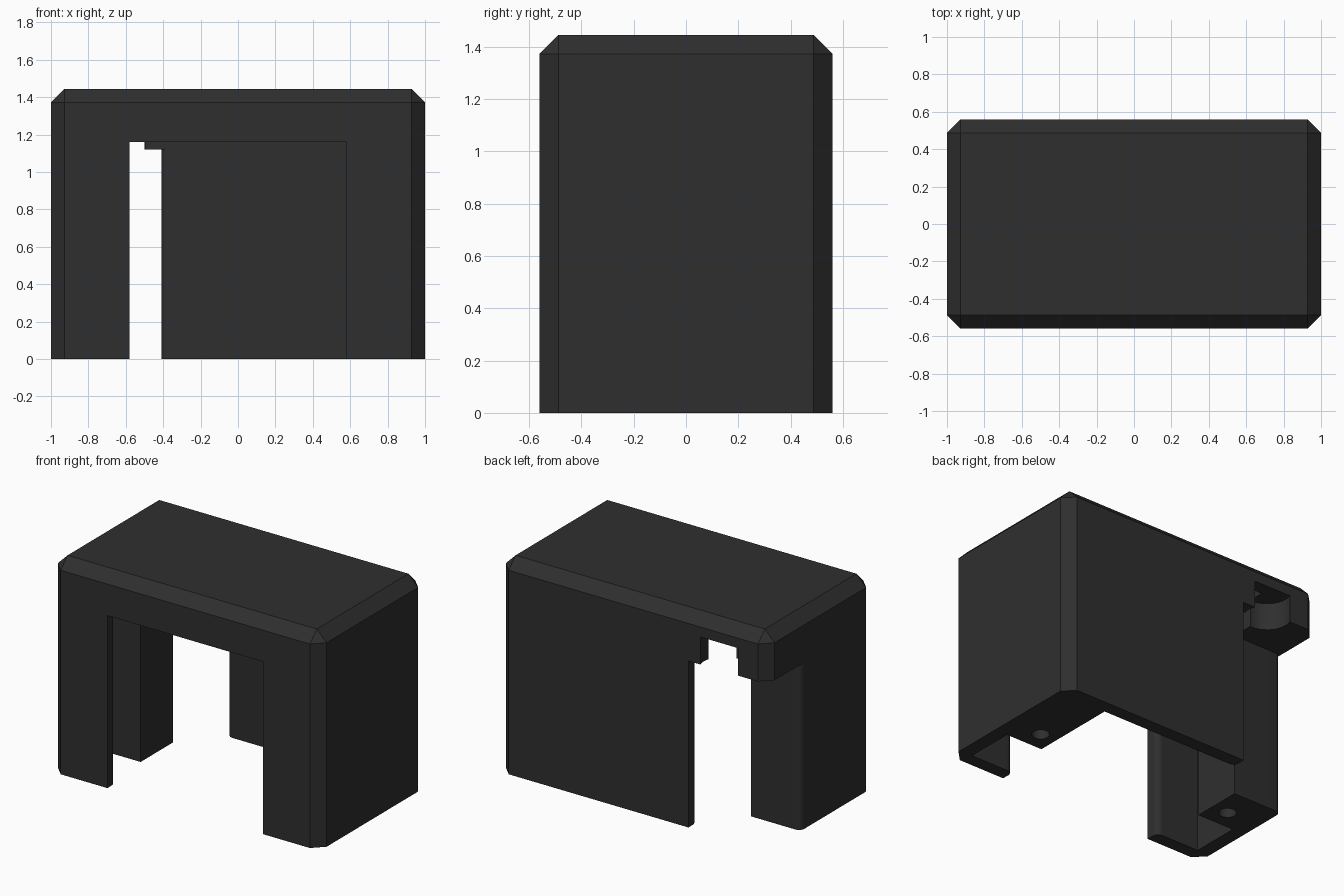
import bpy, bmesh, math

if "Cube" in bpy.data.objects:
    bpy.data.objects.remove(bpy.data.objects["Cube"])

W, D, H = 1.0, 0.56, 1.445   # half width, half depth, height
CH = 0.073                   # outer chamfer
R = 0.04                     # rounding of the wall ends

plastic = bpy.data.materials.new("dark_grey_plastic")
plastic.diffuse_color = (0.028, 0.028, 0.028, 1)
plastic.use_nodes = True
plastic.node_tree.nodes["Principled BSDF"].inputs["Base Color"].default_value = plastic.diffuse_color


def prism(name, pts, z0, z1):
    """Extrude a plan outline from z0 to z1."""
    bm = bmesh.new()
    face = bm.faces.new([bm.verts.new((x, y, z0)) for x, y in pts])
    ext = bmesh.ops.extrude_face_region(bm, geom=[face])
    for v in ext["geom"]:
        if isinstance(v, bmesh.types.BMVert):
            v.co.z = z1
    bmesh.ops.recalc_face_normals(bm, faces=bm.faces)
    me = bpy.data.meshes.new(name)
    bm.to_mesh(me)
    bm.free()
    ob = bpy.data.objects.new(name, me)
    bpy.context.collection.objects.link(ob)
    return ob


def rect(x0, x1, y0, y1):
    return [(x0, y0), (x1, y0), (x1, y1), (x0, y1)]


def arc(cx, cy, r, a0, a1, n=8):
    return [(cx + r * math.cos(math.radians(a0 + (a1 - a0) * i / n)),
             cy + r * math.sin(math.radians(a0 + (a1 - a0) * i / n))) for i in range(n + 1)]


def circle(cx, cy, r, n=32):
    return arc(cx, cy, r, 0, 360 - 360 / n, n - 1)


# Outer body: box with chamfered upright and top edges
body = prism("cover_body", rect(-W, W, -D, D), 0, H)
bm = bmesh.new()
bm.from_mesh(body.data)
edges = [e for e in bm.edges if max(v.co.z for v in e.verts) > 0.1]
bmesh.ops.bevel(bm, geom=edges, offset=CH, segments=1, profile=0.5, affect='EDGES')
bm.to_mesh(body.data)
bm.free()
body.data.materials.append(plastic)

# Front doorway with rounded inner jambs
left_jamb = [(-0.58, -0.7)] + arc(-0.58 - R, -0.47 - R, R, 0, 90) + [(-0.58 - R, -0.4)]
doorway = left_jamb + [(-x, y) for x, y in reversed(left_jamb)]

# Open back corner: rounded leg edge and rounded end of the back wall
corner = ([(-1.1, 0.21 - R)] + arc(-1 + R, 0.21 - R, R, 180, 90) + [(-0.41 + R, 0.21)]
          + arc(-0.41 + R, 0.47 + R, R, 270, 180) + [(-0.41, 0.7), (-1.1, 0.7)])

cutters = [
    prism("main_cavity_cutter", rect(-0.63, 0.63, -0.47, 0.47), -0.1, 1.355),
    prism("front_cavity_cutter", rect(-0.905, 0.905, -0.47, -0.135), -0.1, 1.355),
    prism("doorway_cutter", doorway, -0.1, 1.16),
    prism("corner_cutter", corner, -0.1, 1.12),
    prism("cable_notch_cutter", circle(-0.64, 0.51, 0.15), 1.0, 1.305),
]
# Screw holes in the undersides of the legs
for s in (-1, 1):
    cutters.append(prism("screw_hole_cutter", circle(s * 0.75, 0.0, 0.055, 24), -0.1, 0.3))

bpy.context.view_layer.objects.active = body
for c in cutters:
    c.hide_render = True
    m = body.modifiers.new(c.name, 'BOOLEAN')
    m.operation = 'DIFFERENCE'
    m.solver = 'EXACT'
    m.object = c
    bpy.ops.object.modifier_apply(modifier=m.name)
for c in cutters:
    bpy.data.objects.remove(c)

body.select_set(True)
bpy.ops.object.shade_smooth_by_angle(angle=math.radians(30))
